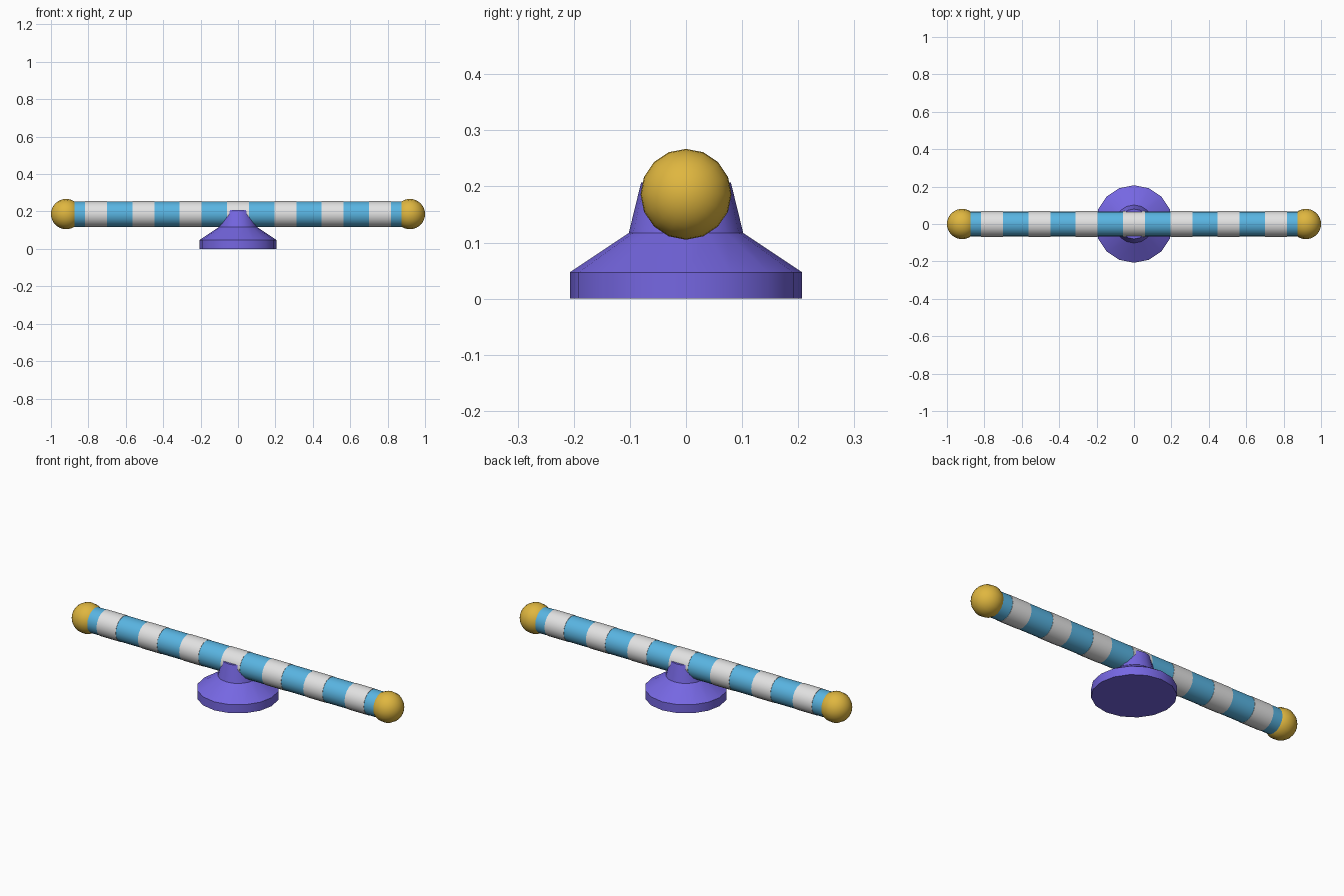
import bpy, bmesh, math
from mathutils import Matrix

cube = bpy.data.objects.get("Cube")
if cube:
    bpy.data.objects.remove(cube, do_unlink=True)

AXIS_Z = 0.186   # height of the pole axis
SIDES = 16


def material(name, rgb):
    m = bpy.data.materials.new(name)
    m.use_nodes = True
    m.diffuse_color = (*rgb, 1)
    m.node_tree.nodes["Principled BSDF"].inputs["Base Color"].default_value = (*rgb, 1)
    return m


blue = material("sky blue", (0.10, 0.46, 0.76))
white = material("soft white", (0.76, 0.76, 0.76))
gold = material("gold", (0.74, 0.47, 0.05))
purple = material("violet", (0.18, 0.135, 0.76))


def finish(name, bm, mat, angle=30):
    bmesh.ops.recalc_face_normals(bm, faces=bm.faces)
    mesh = bpy.data.meshes.new(name)
    bm.to_mesh(mesh)
    bm.free()
    mesh.materials.append(mat)
    obj = bpy.data.objects.new(name, mesh)
    bpy.context.collection.objects.link(obj)
    bpy.ops.object.select_all(action='DESELECT')
    obj.select_set(True)
    bpy.context.view_layer.objects.active = obj
    bpy.ops.object.shade_smooth_by_angle(angle=math.radians(angle))
    return obj


def rod(name, x, length, radius, mat):
    """Capped cylinder lying along x on the pole axis."""
    bm = bmesh.new()
    bmesh.ops.create_cone(bm, cap_ends=True, segments=SIDES, radius1=radius,
                          radius2=radius, depth=length)
    place = Matrix.Translation((x, 0, AXIS_Z)) @ Matrix.Rotation(math.pi / 2, 4, 'Y')
    bmesh.ops.transform(bm, matrix=place, verts=bm.verts)
    finish(name, bm, mat)


# Pole with raised stripe bands
rod("pole", 0, 1.8, 0.068, blue)
for i in range(-3, 4):
    rod(f"stripe_band_{i + 4}", i * 0.253, 0.117, 0.0695, white)

# Ball on each end
for side, sign in (("left", 1), ("right", -1)):
    bm = bmesh.new()
    bmesh.ops.create_uvsphere(bm, u_segments=SIDES, v_segments=SIDES, radius=0.081)
    place = Matrix.Translation((sign * 0.919, 0, AXIS_Z)) @ Matrix.Rotation(math.pi / 2, 4, 'Y')
    bmesh.ops.transform(bm, matrix=place, verts=bm.verts)
    finish(f"{side}_end_ball", bm, gold)

# Round foot: rim, sloping shoulder and tapered neck
profile = [(0.207, 0), (0.207, 0.047), (0.102, 0.117), (0.08, 0.207)]
bm = bmesh.new()
rings = []
for r, z in profile:
    angles = [2 * math.pi * k / SIDES for k in range(SIDES)]
    rings.append([bm.verts.new((r * math.cos(a), r * math.sin(a), z)) for a in angles])
for low, high in zip(rings, rings[1:]):
    for k in range(SIDES):
        n = (k + 1) % SIDES
        bm.faces.new((low[k], low[n], high[n], high[k]))
bm.faces.new(rings[0])
bm.faces.new(rings[-1])
finish("foot", bm, purple)
